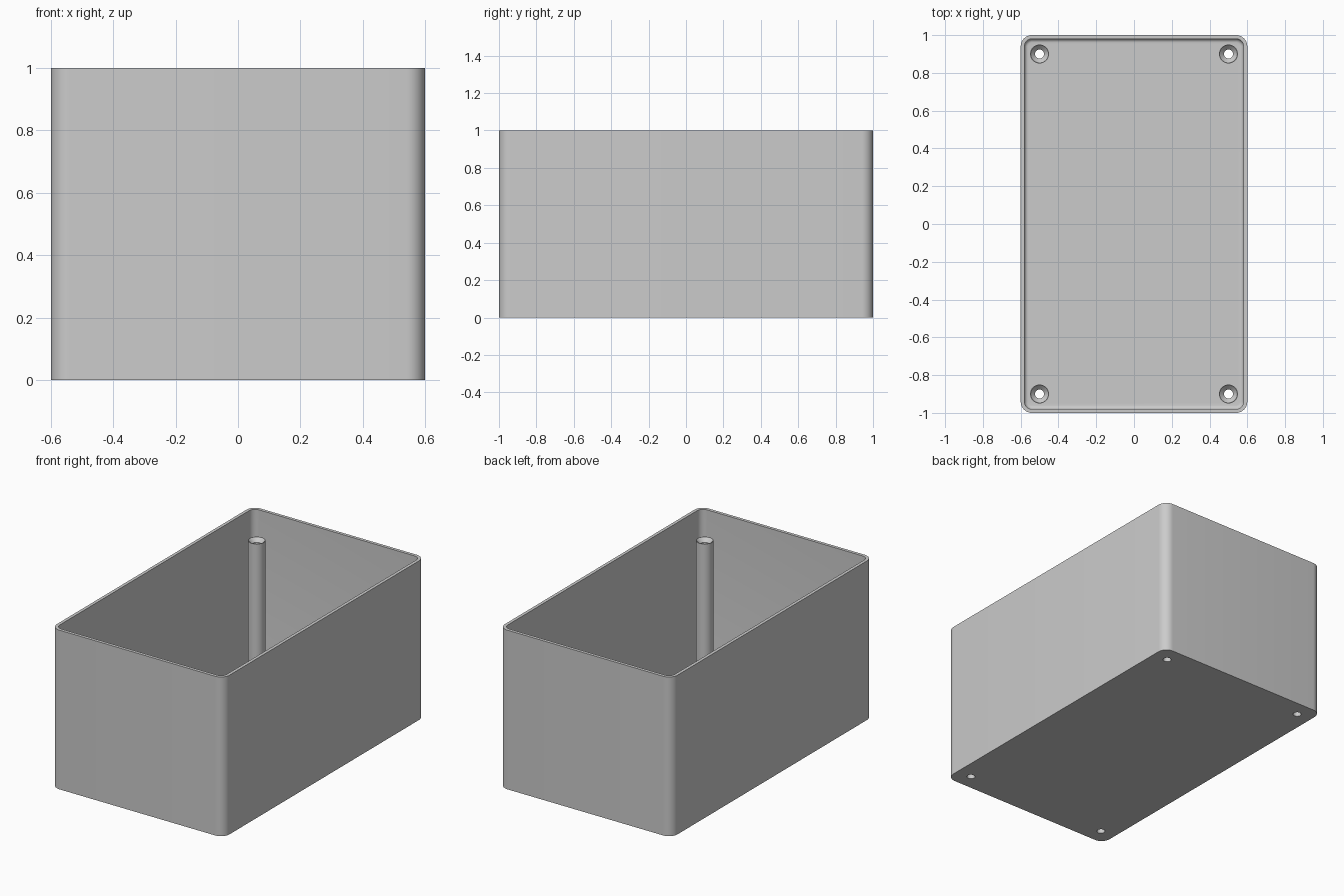
import bpy, bmesh, math

if "Cube" in bpy.data.objects:
    bpy.data.objects.remove(bpy.data.objects["Cube"])

WALL, FLOOR, FILLET, RADIUS = 0.02, 0.02, 0.02, 0.06
POST_TOP = 0.85

grey = bpy.data.materials.new("light grey")
grey.use_nodes = True
grey.diffuse_color = (0.6, 0.6, 0.6, 1)
grey.node_tree.nodes["Principled BSDF"].inputs["Base Color"].default_value = (0.6, 0.6, 0.6, 1)


def rounded_ring(bm, inset, z, segments=10):
    """Rounded rectangle of vertices, inset from the outer walls."""
    r = max(RADIUS - inset, 0.01)
    cx, cy = 0.6 - inset - r, 1 - inset - r
    ring = []
    for i, (sx, sy) in enumerate([(1, 1), (-1, 1), (-1, -1), (1, -1)]):
        for k in range(segments + 1):
            a = math.pi / 2 * (i + k / segments)
            ring.append(bm.verts.new((sx * cx + r * math.cos(a), sy * cy + r * math.sin(a), z)))
    return ring


def circle_ring(bm, x, y, r, z, n=32):
    return [bm.verts.new((x + r * math.cos(math.tau * k / n), y + r * math.sin(math.tau * k / n), z))
            for k in range(n)]


def loft(name, bm, rings):
    """Skin a list of rings into a closed solid."""
    for a, b in zip(rings, rings[1:]):
        for k in range(len(a)):
            j = (k + 1) % len(a)
            bm.faces.new((a[k], a[j], b[j], b[k]))
    bm.faces.new(rings[0])
    bm.faces.new(rings[-1])
    bmesh.ops.recalc_face_normals(bm, faces=bm.faces)
    mesh = bpy.data.meshes.new(name)
    bm.to_mesh(mesh)
    bm.free()
    ob = bpy.data.objects.new(name, mesh)
    bpy.context.collection.objects.link(ob)
    mesh.materials.append(grey)
    return ob


def turned(name, x, y, profile):
    bm = bmesh.new()
    return loft(name, bm, [circle_ring(bm, x, y, r, z) for r, z in profile])


def combine(ob, tool, operation):
    mod = ob.modifiers.new("combine", "BOOLEAN")
    mod.operation, mod.object, mod.solver = operation, tool, "EXACT"
    bpy.context.view_layer.objects.active = ob
    bpy.ops.object.modifier_apply(modifier=mod.name)
    bpy.data.objects.remove(tool)


# Open box with a fillet between the walls and the floor
bm = bmesh.new()
sections = [(0, 0), (0, 1), (WALL, 1)]
for k in range(7):
    a = math.pi / 2 * k / 6
    sections.append((WALL + FILLET * (1 - math.cos(a)), FLOOR + FILLET * (1 - math.sin(a))))
box = loft("enclosure_box", bm, [rounded_ring(bm, i, z) for i, z in sections])

# Corner screw posts with countersunk through holes
for x in (-0.5, 0.5):
    for y in (-0.9, 0.9):
        combine(box, turned("screw_post", x, y, [(0.05, 0.01), (0.05, POST_TOP)]), "UNION")
        bore = [(0.024, -0.1), (0.024, POST_TOP - 0.024), (0.047, POST_TOP), (0.047, POST_TOP + 0.05)]
        combine(box, turned("bore_cutter", x, y, bore), "DIFFERENCE")

bpy.ops.object.select_all(action="DESELECT")
box.select_set(True)
bpy.context.view_layer.objects.active = box
bpy.ops.object.shade_smooth_by_angle(angle=math.radians(30))
